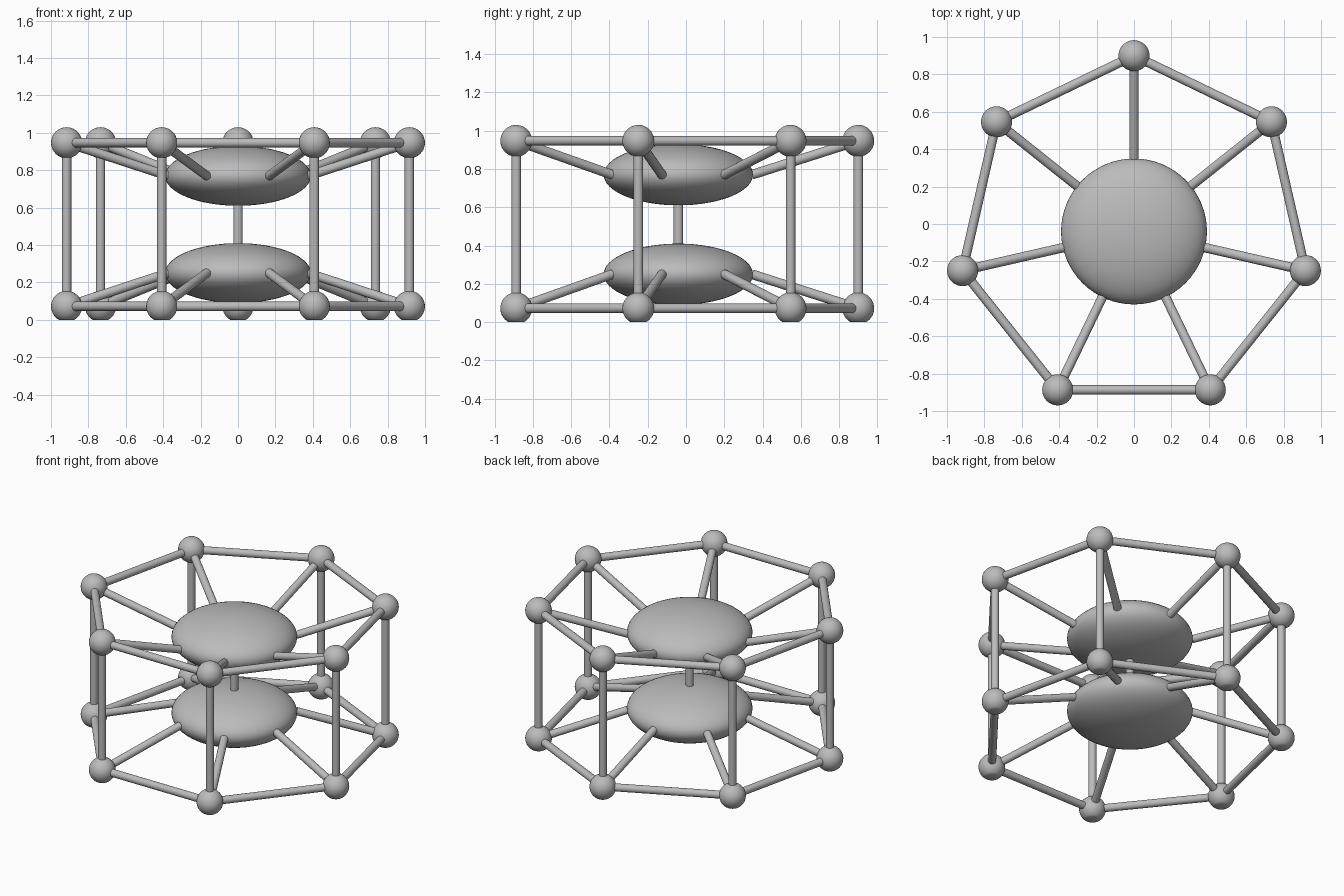
import bpy, bmesh, math
from mathutils import Vector, Matrix

if "Cube" in bpy.data.objects:
    bpy.data.objects.remove(bpy.data.objects["Cube"])

SIDES = 7
RING_R, BALL_R, ROD_R = 0.94, 0.083, 0.025
CENTRE_Y = -0.04
Z_LOW, Z_HIGH = 0.072, 0.947
DISC_R, DISC_H = 0.39, 0.16
DISC_LOW, DISC_HIGH = 0.25, 0.77

grey = bpy.data.materials.new("plain grey")
grey.diffuse_color = (0.5, 0.5, 0.5, 1)
grey.use_nodes = True
grey.node_tree.nodes["Principled BSDF"].inputs["Base Color"].default_value = grey.diffuse_color


def finish(name, bm):
    mesh = bpy.data.meshes.new(name)
    bm.to_mesh(mesh)
    bm.free()
    mesh.materials.append(grey)
    obj = bpy.data.objects.new(name, mesh)
    bpy.context.collection.objects.link(obj)
    bpy.ops.object.select_all(action='DESELECT')
    obj.select_set(True)
    bpy.context.view_layer.objects.active = obj
    bpy.ops.object.shade_smooth_by_angle(angle=math.radians(35))
    return obj


def rod(name, a, b):
    d = b - a
    bm = bmesh.new()
    m = Matrix.Translation((a + b) / 2) @ d.to_track_quat('Z', 'Y').to_matrix().to_4x4()
    bmesh.ops.create_cone(bm, cap_ends=True, segments=24, radius1=ROD_R,
                          radius2=ROD_R, depth=d.length, matrix=m)
    return finish(name, bm)


def ball(name, centre, scale, u=32, v=20, flat_base=False):
    bm = bmesh.new()
    m = Matrix.Translation(centre) @ Matrix.Diagonal((*scale, 1))
    bmesh.ops.create_uvsphere(bm, u_segments=u, v_segments=v, radius=1, matrix=m)
    if flat_base:  # slice off the part under the floor and close it
        cut = bmesh.ops.bisect_plane(bm, geom=bm.verts[:] + bm.edges[:] + bm.faces[:],
                                     plane_co=(0, 0, 0), plane_no=(0, 0, 1),
                                     clear_inner=True)
        edges = [e for e in cut['geom_cut'] if isinstance(e, bmesh.types.BMEdge)]
        bmesh.ops.holes_fill(bm, edges=edges)
        bmesh.ops.recalc_face_normals(bm, faces=bm.faces[:])
    return finish(name, bm)


def point(i, r, z):
    a = math.pi / 2 + 2 * math.pi * i / SIDES
    return Vector((r * math.cos(a), CENTRE_Y + r * math.sin(a), z))


# Two heptagonal rings, each with a flattened central disc
for level, z, dz in (("lower", Z_LOW, DISC_LOW), ("upper", Z_HIGH, DISC_HIGH)):
    ball(level + "_disc", (0, CENTRE_Y, dz), (DISC_R, DISC_R, DISC_H), 64, 32)
    for i in range(SIDES):
        node = point(i, RING_R, z)
        ball(f"{level}_ball_{i}", node, (BALL_R,) * 3, flat_base=(level == "lower"))
        rod(f"{level}_ring_rod_{i}", node, point(i + 1, RING_R, z))
        rod(f"{level}_spoke_{i}", node, point(i, DISC_R - 0.005, dz))

# Vertical posts between the rings, and the axle between the discs
for i in range(SIDES):
    rod(f"post_{i}", point(i, RING_R, Z_LOW), point(i, RING_R, Z_HIGH))
rod("centre_axle", Vector((0, CENTRE_Y, DISC_LOW)), Vector((0, CENTRE_Y, DISC_HIGH)))
